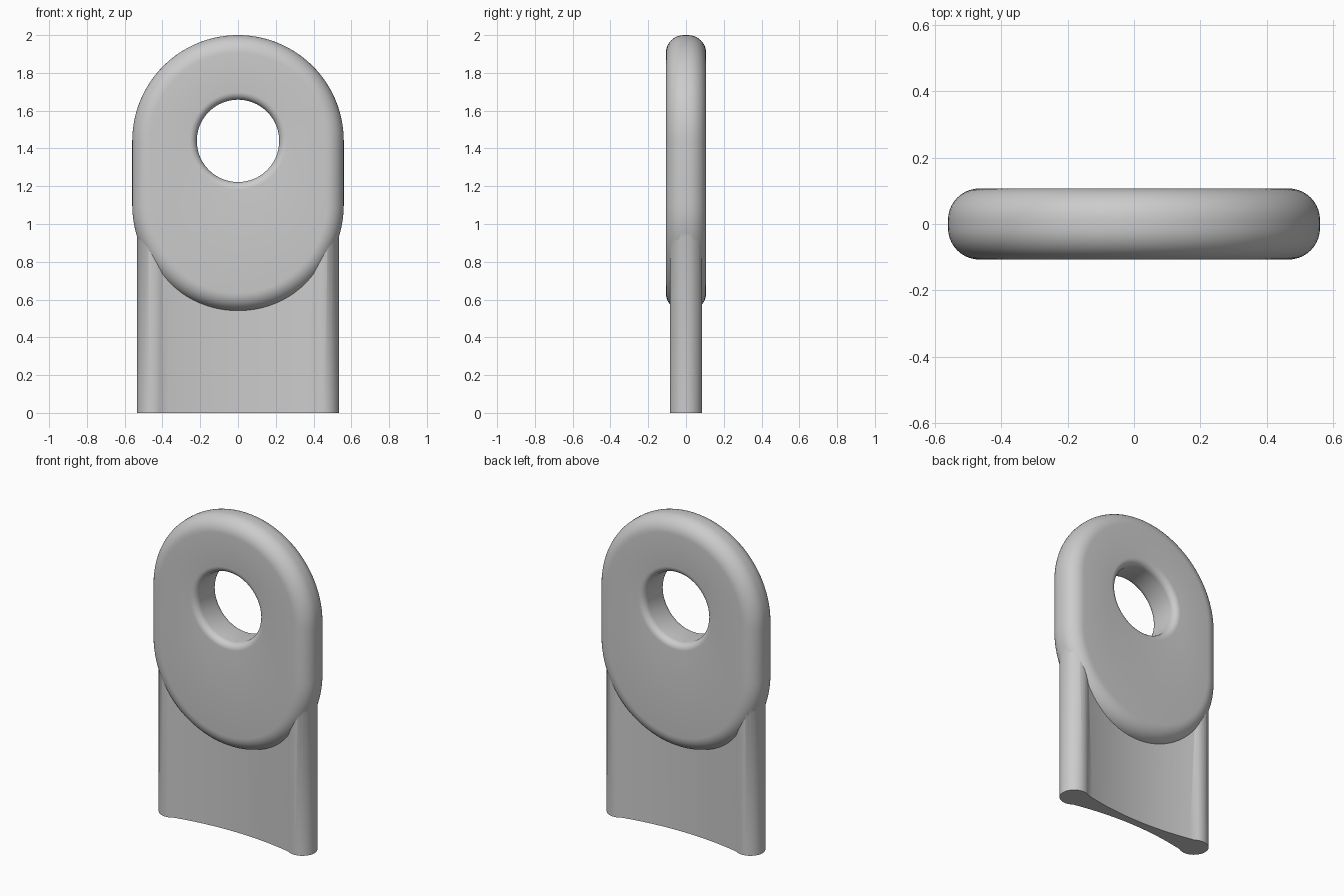
import bpy, bmesh, math

if "Cube" in bpy.data.objects:
    bpy.data.objects.remove(bpy.data.objects["Cube"])

grey = bpy.data.materials.new("plain grey")
grey.diffuse_color = (0.6, 0.6, 0.6, 1)
grey.use_nodes = True
grey.node_tree.nodes["Principled BSDF"].inputs["Base Color"].default_value = grey.diffuse_color

HALF = 48              # points per half outline
N = HALF * 2
R, Z_TOP, Z_LOW = 0.56, 1.44, 1.10    # tab radius and its two arc centres
THICK, FILLET = 0.107, 0.095
HOLE, RIM = 0.218, 0.04


def make_object(name, bm):
    bmesh.ops.recalc_face_normals(bm, faces=bm.faces)
    mesh = bpy.data.meshes.new(name)
    bm.to_mesh(mesh)
    bm.free()
    mesh.materials.append(grey)
    ob = bpy.data.objects.new(name, mesh)
    bpy.context.collection.objects.link(ob)
    return ob


def stadium(r, y):
    pts = []
    for start, zc in ((0, Z_TOP), (math.pi, Z_LOW)):
        for i in range(HALF):
            a = start + math.pi * i / (HALF - 1)
            pts.append((r * math.cos(a), y, zc + r * math.sin(a)))
    return pts


def circle(r, y):
    angles = [2 * math.pi * (i + 0.5) / N for i in range(N)]
    return [(r * math.cos(a), y, Z_TOP + r * math.sin(a)) for a in angles]


def rounded_section(fillet, steps):
    """(inset from the edge, y) pairs from the front face round to the back."""
    front = []
    for i in range(steps + 1):
        a = math.pi / 2 * i / steps
        front.append((fillet * (1 - math.sin(a)),
                      -(THICK - fillet) - fillet * math.cos(a)))
    return front + [(d, -y) for d, y in reversed(front)]


# Rounded tab with an eye: closed loop of rings round the outside, back through the hole
bm = bmesh.new()
rings = [stadium(R - d, y) for d, y in rounded_section(FILLET, 10)]
rings += [circle(HOLE + d, y) for d, y in reversed(rounded_section(RIM, 6))]
rings = [[bm.verts.new(p) for p in ring] for ring in rings]
for a, b in zip(rings, rings[1:] + rings[:1]):
    for i in range(N):
        j = (i + 1) % N
        bm.faces.new((a[i], a[j], b[j], b[i]))
tab = make_object("eye_tab", bm)

# Shank: round edge beads joined by a web that thins towards the middle
BEAD, BEAD_X, JOIN, WEB = 0.085, 0.45, 0.40, 0.025
join_y = math.sqrt(BEAD ** 2 - (BEAD_X - JOIN) ** 2)
a_end = math.atan2(join_y, JOIN - BEAD_X)
bead = [(BEAD_X + BEAD * math.cos(a), BEAD * math.sin(a))
        for a in (a_end * (i / 12 - 1) for i in range(25))]
web = [(x, WEB + (join_y - WEB) * (x / JOIN) ** 2)
       for x in (JOIN * (1 - i / 12) for i in range(1, 24))]
half = bead + web
outline = half + [(-x, -y) for x, y in half]

bm = bmesh.new()
base = bm.faces.new([bm.verts.new((x, y, 0)) for x, y in outline])
top = bmesh.ops.extrude_face_region(bm, geom=[base], use_keep_orig=True)
bmesh.ops.translate(bm, vec=(0, 0, Z_LOW),
                    verts=[v for v in top["geom"] if isinstance(v, bmesh.types.BMVert)])
shank = make_object("shank", bm)

# Fuse the shank into the tab
union = tab.modifiers.new("fuse", 'BOOLEAN')
union.operation = 'UNION'
union.solver = 'EXACT'
union.object = shank
bpy.context.view_layer.objects.active = tab
tab.select_set(True)
bpy.ops.object.modifier_apply(modifier=union.name)
bpy.data.objects.remove(shank)
bpy.ops.object.shade_smooth_by_angle(angle=math.radians(30))
